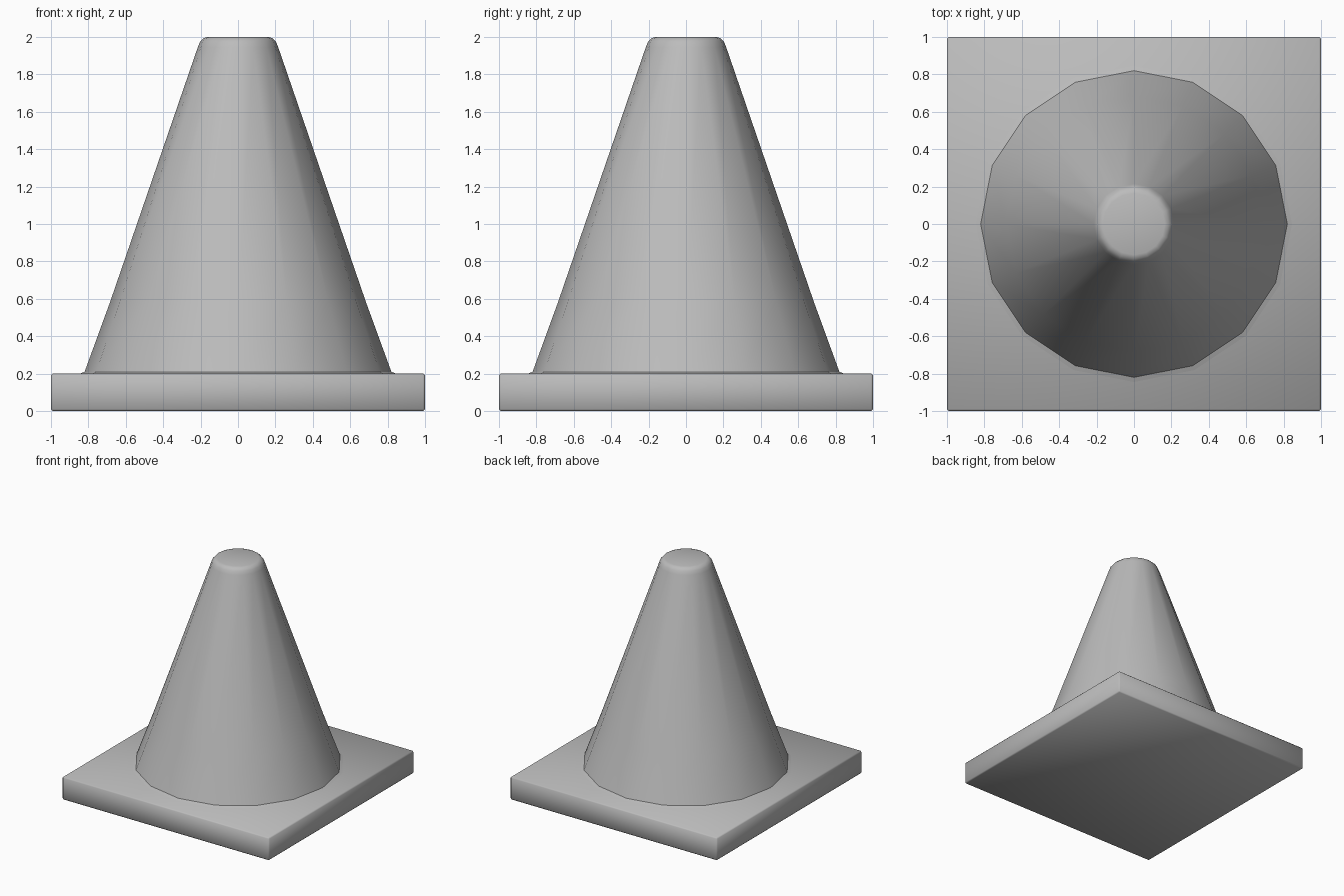
import bpy
import bmesh
from math import cos, sin, pi, radians

cube = bpy.data.objects.get("Cube")
if cube:
    bpy.data.objects.remove(cube, do_unlink=True)

SIDES = 16
GREY = (0.5, 0.5, 0.5, 1)

grey = bpy.data.materials.new("plain grey")
grey.use_nodes = True
grey.diffuse_color = GREY
grey.node_tree.nodes["Principled BSDF"].inputs["Base Color"].default_value = GREY


def add_object(name, bm, angle):
    """Turn a bmesh into a grey, smooth-shaded object."""
    bmesh.ops.recalc_face_normals(bm, faces=bm.faces)
    mesh = bpy.data.meshes.new(name)
    bm.to_mesh(mesh)
    bm.free()
    mesh.materials.append(grey)
    obj = bpy.data.objects.new(name, mesh)
    bpy.context.collection.objects.link(obj)
    bpy.ops.object.select_all(action="DESELECT")
    obj.select_set(True)
    bpy.context.view_layer.objects.active = obj
    bpy.ops.object.shade_smooth_by_angle(angle=radians(angle))
    return obj


# Square base slab with finely softened edges
bm = bmesh.new()
bmesh.ops.create_cube(bm, size=2)
for v in bm.verts:
    v.co.z = 0.1 * (v.co.z + 1)
bmesh.ops.bevel(bm, geom=bm.edges[:], offset=0.01, segments=1, affect="EDGES")
add_object("base_slab", bm, 50)

# Tapered cone body: (radius, height) rings with a thin foot and rounded rim
profile = [(0.85, 0.198), (0.82, 0.21), (0.685, 0.58),
           (0.215, 1.945), (0.203, 1.975), (0.186, 1.993), (0.165, 2.0)]
bm = bmesh.new()
rings = [[bm.verts.new((r * cos(2 * pi * i / SIDES), r * sin(2 * pi * i / SIDES), z))
          for i in range(SIDES)] for r, z in profile]
for low, high in zip(rings, rings[1:]):
    for i in range(SIDES):
        j = (i + 1) % SIDES
        bm.faces.new((low[i], low[j], high[j], high[i]))
bm.faces.new(rings[-1])
bm.faces.new(rings[0][::-1])
add_object("cone_body", bm, 40)
